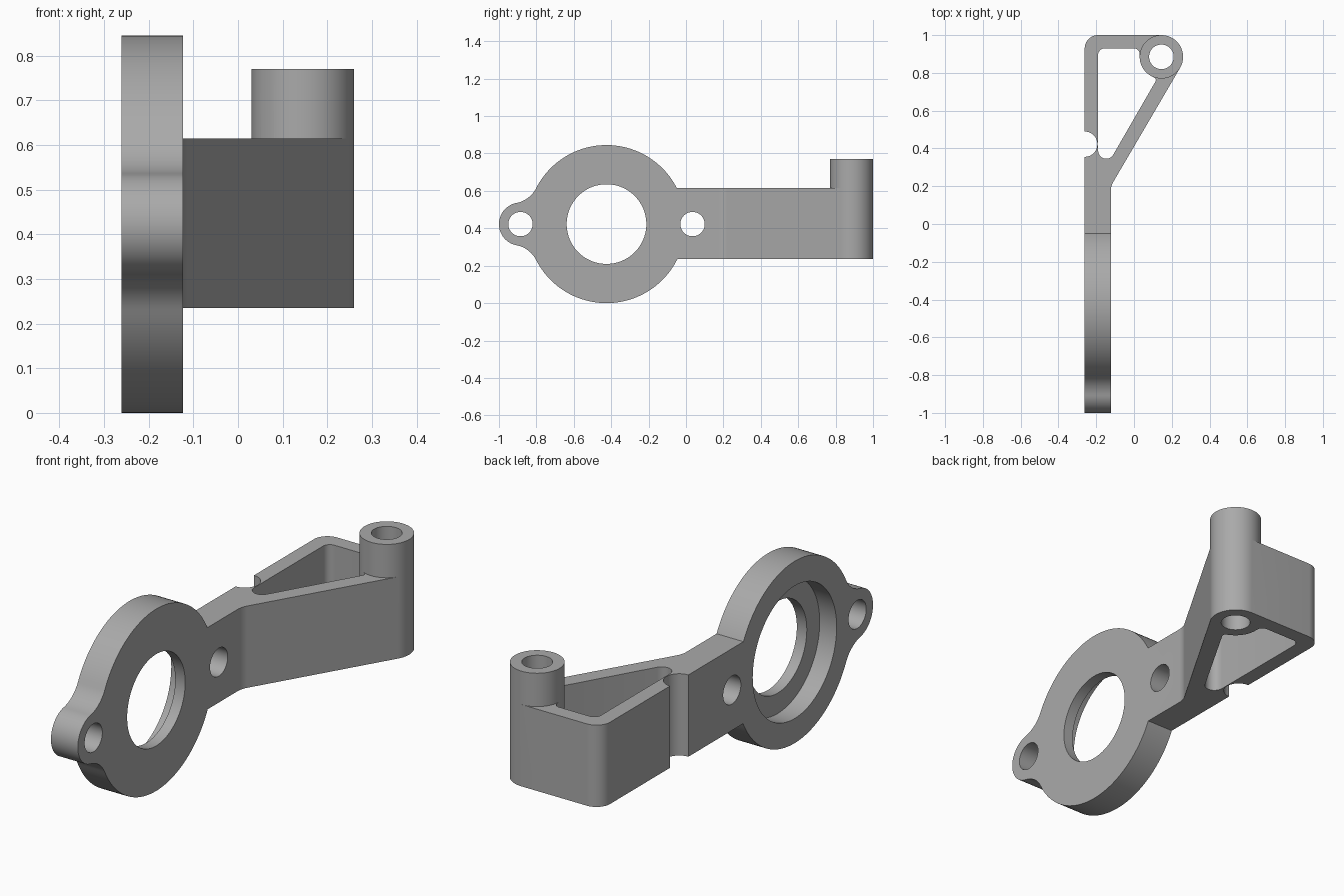
import bpy, bmesh, math
from math import cos, sin, pi, acos
from mathutils import Vector

if "Cube" in bpy.data.objects:
    bpy.data.objects.remove(bpy.data.objects["Cube"], do_unlink=True)

grey = bpy.data.materials.new("plain grey")
grey.use_nodes = True
grey.diffuse_color = (0.4, 0.4, 0.4, 1)
grey.node_tree.nodes["Principled BSDF"].inputs["Base Color"].default_value = (0.4, 0.4, 0.4, 1)


def arc(centre, r, a0, a1, n):
    return [(centre[0] + r * cos(a0 + (a1 - a0) * i / n),
             centre[1] + r * sin(a0 + (a1 - a0) * i / n)) for i in range(n + 1)]


def circle(centre, r, n=96):
    return arc(centre, r, 0, 2 * pi, n)[:-1]


def rounded(corners, n=10):
    """Polygon from (x, y, radius) corners, each replaced by a tangent arc."""
    out = []
    for i, (x, y, r) in enumerate(corners):
        p = Vector((x, y))
        if r == 0:
            out.append((x, y))
            continue
        u = (Vector(corners[i - 1][:2]) - p).normalized()
        v = (Vector(corners[(i + 1) % len(corners)][:2]) - p).normalized()
        half = u.angle(v) / 2
        c = p + (u + v).normalized() * r / sin(half)
        start = p + u * r / math.tan(half) - c
        end = p + v * r / math.tan(half) - c
        turn = (math.atan2(end.y, end.x) - math.atan2(start.y, start.x) + pi) % (2 * pi) - pi
        a = math.atan2(start.y, start.x)
        out += arc(c, r, a, a + turn, n)
    return out


def extrude(name, points, axis, lo, hi):
    """Prism of a profile: (y, z) along X or (x, y) along Z."""
    bm = bmesh.new()
    verts = [bm.verts.new((lo, a, b) if axis == "X" else (a, b, lo)) for a, b in points]
    face = bm.faces.new(verts)
    new = bmesh.ops.extrude_face_region(bm, geom=[face])["geom"]
    move = (hi - lo, 0, 0) if axis == "X" else (0, 0, hi - lo)
    bmesh.ops.translate(bm, vec=move, verts=[g for g in new if isinstance(g, bmesh.types.BMVert)])
    bmesh.ops.recalc_face_normals(bm, faces=bm.faces)
    mesh = bpy.data.meshes.new(name)
    bm.to_mesh(mesh)
    bm.free()
    mesh.materials.append(grey)
    ob = bpy.data.objects.new(name, mesh)
    bpy.context.collection.objects.link(ob)
    return ob


def combine(target, other, operation):
    mod = target.modifiers.new(other.name, "BOOLEAN")
    mod.operation, mod.object, mod.solver = operation, other, "EXACT"
    bpy.context.view_layer.objects.active = target
    bpy.ops.object.modifier_apply(modifier=mod.name)
    bpy.data.objects.remove(other, do_unlink=True)


BACK, FRONT = -0.261, -0.123      # plate thickness along x
LOW, HIGH = 0.235, 0.615          # arm height
MID = 0.4225                      # height of the ring centre
ring, ear, boss_at = (-0.425, MID), (-0.885, MID), (0.145, 0.885)
R, r, f = 0.4225, 0.115, 0.15     # ring, ear and fillet radii

# Ring plate outline: ring, ear and the two concave fillets between them
d, a, b = ring[0] - ear[0], R + f, r + f
t = acos((a * a + d * d - b * b) / (2 * a * d))
s = acos((b * b + d * d - a * a) / (2 * b * d))
fx, fz = ring[0] - a * cos(t), a * sin(t)
outline = (arc(ring, R, t - pi, pi - t, 110)
           + arc((fx, MID + fz), f, -t, s - pi, 14)[1:]
           + arc(ear, r, s, 2 * pi - s, 36)[1:]
           + arc((fx, MID - fz), f, pi - s, t, 14)[1:-1])
plate = extrude("ring_plate", outline, "X", BACK, FRONT)

# Arm with a slanted outer wall, tangent to the boss
tangent = (boss_at[0] + r * cos(pi / 6), boss_at[1] - r * sin(pi / 6))
arm = extrude("bracket", rounded([
    (BACK, -0.1, 0), (FRONT, -0.1, 0), (FRONT, 0.2, 0.1), (*tangent, 0),
    (*boss_at, 0), (boss_at[0], 1, 0), (BACK, 1, 0.07)]), "Z", LOW, HIGH)

# Triangular pocket, then the boss, which bulges into it
pocket = extrude("pocket_cutter", rounded([
    (-0.19, 0.228, 0.043), (0.121, 0.767, 0.015), (0.08, 0.79, 0), (0.05, 0.82, 0),
    (0.03, 0.88, 0), (0.03, 0.93, 0.03), (-0.19, 0.93, 0.035)]), "Z", 0, 1)
combine(arm, pocket, "DIFFERENCE")
combine(arm, extrude("boss", circle(boss_at, r), "Z", LOW, 0.77), "UNION")
combine(arm, plate, "UNION")

# Bores, counterbore in the back face, and the vertical notch through the rim
for cutter in (
        extrude("boss_bore", circle(boss_at, 0.065, 64), "Z", 0, 1),
        extrude("ear_hole", circle(ear, 0.065, 64), "X", -1, 1),
        extrude("arm_hole", circle((0.035, MID), 0.065, 64), "X", -1, 0),
        extrude("ring_hole", circle(ring, 0.213), "X", -1, 1),
        extrude("counterbore", circle(ring, 0.308), "X", -1, BACK + 0.087),
        extrude("rim_notch", circle((BACK, ring[1]), 0.067, 64), "Z", -1, 2)):
    combine(arm, cutter, "DIFFERENCE")

bpy.ops.object.select_all(action="DESELECT")
arm.select_set(True)
bpy.context.view_layer.objects.active = arm
bpy.ops.object.shade_smooth_by_angle(angle=math.radians(30))
